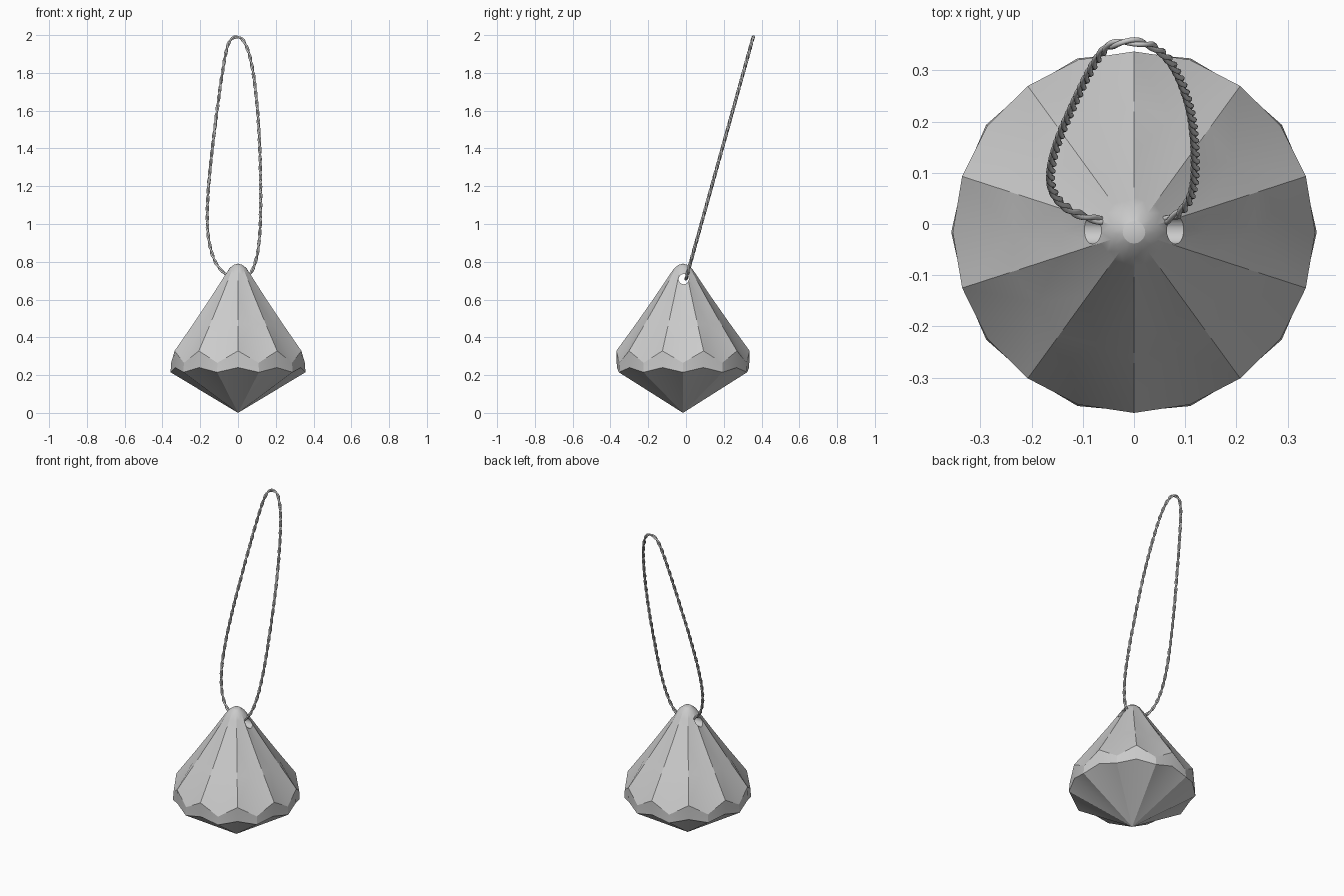
import bpy, bmesh, math
from mathutils import Vector

if "Cube" in bpy.data.objects:
    bpy.data.objects.remove(bpy.data.objects["Cube"])

CY = -0.016          # gem axis
N = 10               # facets around the gem


def ring(bm, ridge, valley):
    """20 verts alternating valley (0 deg) and ridge (18 deg); each is (radius, z)."""
    out = []
    for i in range(2 * N):
        r, z = ridge if i % 2 else valley
        a = math.pi * i / N
        out.append(bm.verts.new((r * math.cos(a), CY + r * math.sin(a), z)))
    return out


# Gem: pointed base, zigzag girdle, fluted crown with a rounded tip
bm = bmesh.new()
profile = [
    ((0.350, 0.240), (0.357, 0.215)),
    ((0.353, 0.328), (0.354, 0.265)),
    ((0.250, 0.470), (0.234, 0.470)),
    ((0.152, 0.610), (0.140, 0.610)),
    ((0.068, 0.735), (0.064, 0.735)),
    ((0.046, 0.766), (0.045, 0.766)),
    ((0.022, 0.784), (0.022, 0.784)),
]
rings = [ring(bm, *p) for p in profile]
tip = bm.verts.new((0, CY, 0))
top = bm.verts.new((0, CY, 0.79))
n = 2 * N
for i in range(n):
    j = (i + 1) % n
    bm.faces.new((tip, rings[0][j], rings[0][i]))
    bm.faces.new((top, rings[-1][i], rings[-1][j]))
    for a, b in zip(rings, rings[1:]):
        bm.faces.new((a[i], a[j], b[j], b[i]))
bmesh.ops.recalc_face_normals(bm, faces=bm.faces)
bmesh.ops.triangulate(bm, faces=bm.faces)
me = bpy.data.meshes.new("gem")
bm.to_mesh(me)
bm.free()
gem = bpy.data.objects.new("gem", me)
bpy.context.collection.objects.link(gem)

# Hole for the cord, drilled sideways through the crown
bpy.ops.mesh.primitive_cylinder_add(vertices=24, radius=0.027, depth=0.6,
                                    location=(0, -0.012, 0.708),
                                    rotation=(0, math.pi / 2, 0))
cutter = bpy.context.object
cutter.name = "hole_cutter"
cutter.hide_render = True
mod = gem.modifiers.new("hole", 'BOOLEAN')
mod.operation = 'DIFFERENCE'
mod.solver = 'EXACT'
mod.object = cutter
bpy.ops.object.select_all(action='DESELECT')
gem.select_set(True)
bpy.context.view_layer.objects.active = gem
bpy.ops.object.modifier_apply(modifier=mod.name)
bpy.data.objects.remove(cutter)
bpy.ops.object.shade_smooth_by_angle(angle=math.radians(22))

# Cord path: a leaning closed loop given as (x, z)
pts = [(0, 0.71), (0.055, 0.727), (0.095, 0.81), (0.117, 0.98), (0.118, 1.3),
       (0.105, 1.58), (0.075, 1.83), (0.035, 1.96), (-0.01, 1.99), (-0.05, 1.955),
       (-0.08, 1.82), (-0.12, 1.53), (-0.15, 1.27), (-0.163, 1.05),
       (-0.152, 0.90), (-0.115, 0.79), (-0.055, 0.727)]
LEAN = 0.278
P = [Vector((x, (z - 0.71) * LEAN, z)) for x, z in pts]


def spline(i, t):
    a, b, c, d = (P[(i + k) % len(P)] for k in (-1, 0, 1, 2))
    return 0.5 * (2 * b + (c - a) * t + (2 * a - 5 * b + 4 * c - d) * t * t
                  + (3 * b - a - 3 * c + d) * t ** 3)


dense = [spline(i, k / 40) for i in range(len(P)) for k in range(40)]
dense.append(dense[0])
dist = [0.0]
for a, b in zip(dense, dense[1:]):
    dist.append(dist[-1] + (b - a).length)
SAMPLES, TURNS = 336, 28
path, seg = [], 0
for k in range(SAMPLES):
    s = dist[-1] * k / SAMPLES
    while dist[seg + 1] < s:
        seg += 1
    path.append(dense[seg].lerp(dense[seg + 1], (s - dist[seg]) / (dist[seg + 1] - dist[seg])))

# Two strands twisted around the path
normal = Vector((0, 1, -LEAN)).normalized()
for strand in range(2):
    cu = bpy.data.curves.new(f"cord_strand_{strand + 1}", 'CURVE')
    cu.dimensions = '3D'
    cu.bevel_depth = 0.0052
    cu.bevel_resolution = 2
    sp = cu.splines.new('POLY')
    sp.points.add(SAMPLES - 1)
    for k, p in enumerate(path):
        tangent = (path[(k + 1) % SAMPLES] - path[k - 1]).normalized()
        side = tangent.cross(normal)
        a = 2 * math.pi * TURNS * k / SAMPLES + math.pi * strand
        q = p + 0.0042 * (math.cos(a) * side + math.sin(a) * normal)
        sp.points[k].co = (*q, 1)
    sp.use_cyclic_u = True
    sp.use_smooth = True
    bpy.context.collection.objects.link(bpy.data.objects.new(cu.name, cu))
